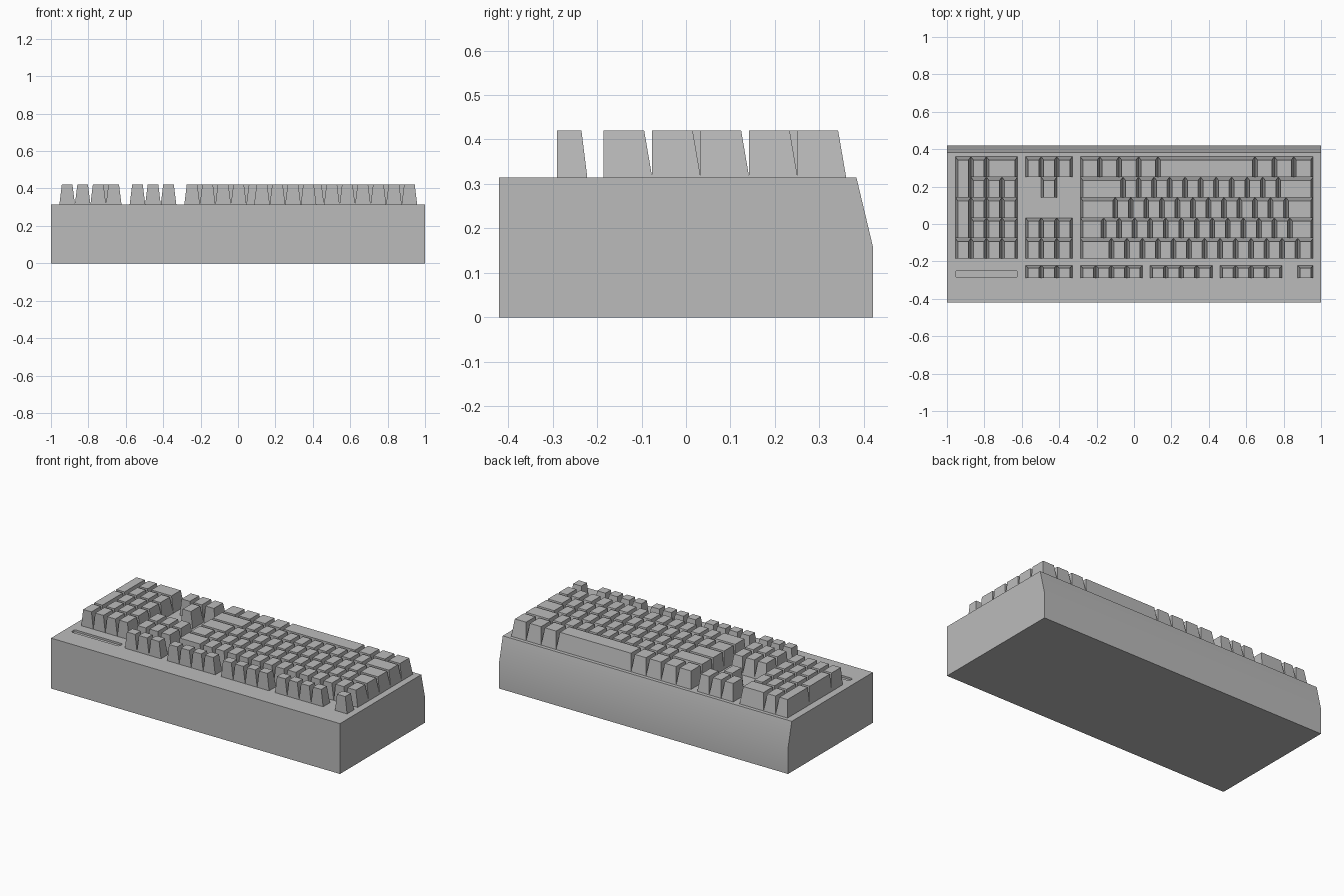
import bpy
import bmesh
import math

cube = bpy.data.objects.get("Cube")
if cube:
    bpy.data.objects.remove(cube, do_unlink=True)

UNIT = 0.083       # width of a standard key
DEPTH = 0.109      # depth of a standard row
DECK = 0.315       # height of the case top
KEY_TOP = 0.42
TAPER = 0.013      # sideways draft of each key
MAIN_X, NAV_X, PAD_X = -0.287, -0.579, -0.955
ROW_Y = [-0.185 + DEPTH * i for i in range(5)]
FUNCTION_Y, FUNCTION_DEPTH = -0.29, 0.068

grey = bpy.data.materials.new("plain grey")
grey.use_nodes = True
colour = (0.5, 0.5, 0.5, 1)
grey.diffuse_color = colour
grey.node_tree.nodes["Principled BSDF"].inputs["Base Color"].default_value = colour


def finish(name, bm):
    bmesh.ops.recalc_face_normals(bm, faces=bm.faces)
    mesh = bpy.data.meshes.new(name)
    bm.to_mesh(mesh)
    bm.free()
    mesh.materials.append(grey)
    obj = bpy.data.objects.new(name, mesh)
    bpy.context.collection.objects.link(obj)
    return obj


def prism(name, outline, shift):
    """Extrude a closed outline of 3D points along a vector."""
    bm = bmesh.new()
    face = bm.faces.new([bm.verts.new(p) for p in outline])
    new = bmesh.ops.extrude_face_region(bm, geom=[face])["geom"]
    verts = [v for v in new if isinstance(v, bmesh.types.BMVert)]
    bmesh.ops.translate(bm, verts=verts, vec=shift)
    return finish(name, bm)


def add_key(bm, x, y, width, depth, draft):
    """Key with an upright front, sloped back and drafted sides."""
    base = [(x, y), (x + width, y), (x + width, y + depth), (x, y + depth)]
    x0, x1, y1 = x + TAPER, x + width - TAPER, y + depth - draft
    top = [(x0, y), (x1, y), (x1, y1), (x0, y1)]
    low = [bm.verts.new((*p, DECK)) for p in base]
    high = [bm.verts.new((*p, KEY_TOP)) for p in top]
    bm.faces.new(low)
    bm.faces.new(high)
    for i in range(4):
        j = (i + 1) % 4
        bm.faces.new((low[i], low[j], high[j], high[i]))


def key_row(name, x, y, widths, depth=DEPTH, draft=0.018):
    """Row of touching keys; widths in key units, negative for a gap."""
    bm = bmesh.new()
    for w in widths:
        if w > 0:
            add_key(bm, x, y, w * UNIT, depth, draft)
        x += abs(w) * UNIT
    return finish(name, bm)


# Case with a chamfered back
profile = [(-0.42, 0), (0.42, 0), (0.42, 0.16), (0.383, DECK), (-0.42, DECK)]
case = prism("case", [(-1, y, z) for y, z in profile], (2, 0, 0))

# Shallow rounded slot for the indicator strip
radius, slot_y = 0.01, -0.268
outline = []
for cx, cy, start in ((-0.632, 0.008, 0), (-0.945, 0.008, 90),
                      (-0.945, -0.008, 180), (-0.632, -0.008, 270)):
    for step in range(5):
        a = math.radians(start + step * 22.5)
        outline.append((cx + radius * math.cos(a),
                        slot_y + cy + radius * math.sin(a), DECK - 0.012))
cutter = prism("slot_cutter", outline, (0, 0, 0.05))
cutter.hide_render = True
cut = case.modifiers.new("indicator slot", "BOOLEAN")
cut.operation = "DIFFERENCE"
cut.solver = "EXACT"
cut.object = cutter
bpy.context.view_layer.objects.active = case
case.select_set(True)
bpy.ops.object.modifier_apply(modifier=cut.name)
bpy.data.objects.remove(cutter, do_unlink=True)
bpy.ops.object.shade_smooth_by_angle(angle=math.radians(30))

# Main block, from the number row back to the space bar row
main_rows = {
    "number_row": [2] + [1] * 13,
    "upper_letter_row": [1.5] + [1] * 12 + [1.5],
    "home_letter_row": [2.25] + [1] * 11 + [1.75],
    "lower_letter_row": [2.75] + [1] * 10 + [2.25],
    "space_bar_row": [1.25] * 4 + [6.25] + [1.25] * 3,
}
for y, (name, widths) in zip(ROW_Y, main_rows.items()):
    key_row(name, MAIN_X, y, widths)

# Function keys
groups = [1] * 4 + [-0.5] + [1] * 4 + [-0.5] + [1] * 4 + [-1, 1]
key_row("function_row", MAIN_X, FUNCTION_Y, groups, FUNCTION_DEPTH, 0.013)
key_row("system_keys", NAV_X, FUNCTION_Y, [1] * 3, FUNCTION_DEPTH, 0.013)

# Navigation and arrow keys
key_row("navigation_row_front", NAV_X, ROW_Y[0], [1] * 3)
key_row("navigation_row_back", NAV_X, ROW_Y[1], [1] * 3)
key_row("up_arrow", NAV_X, ROW_Y[3], [-1, 1])
key_row("arrow_row", NAV_X, ROW_Y[4], [1] * 3)

# Number pad with two double-depth keys and one double-width key
pad_rows = [[1] * 4] + [[-1, 1, 1, 1]] * 3 + [[-1, 1, 2]]
for i, widths in enumerate(pad_rows):
    key_row(f"number_pad_row_{i + 1}", PAD_X, ROW_Y[i], widths)
key_row("plus_key", PAD_X, ROW_Y[1], [1], DEPTH * 2)
key_row("enter_key", PAD_X, ROW_Y[3], [1], DEPTH * 2)
